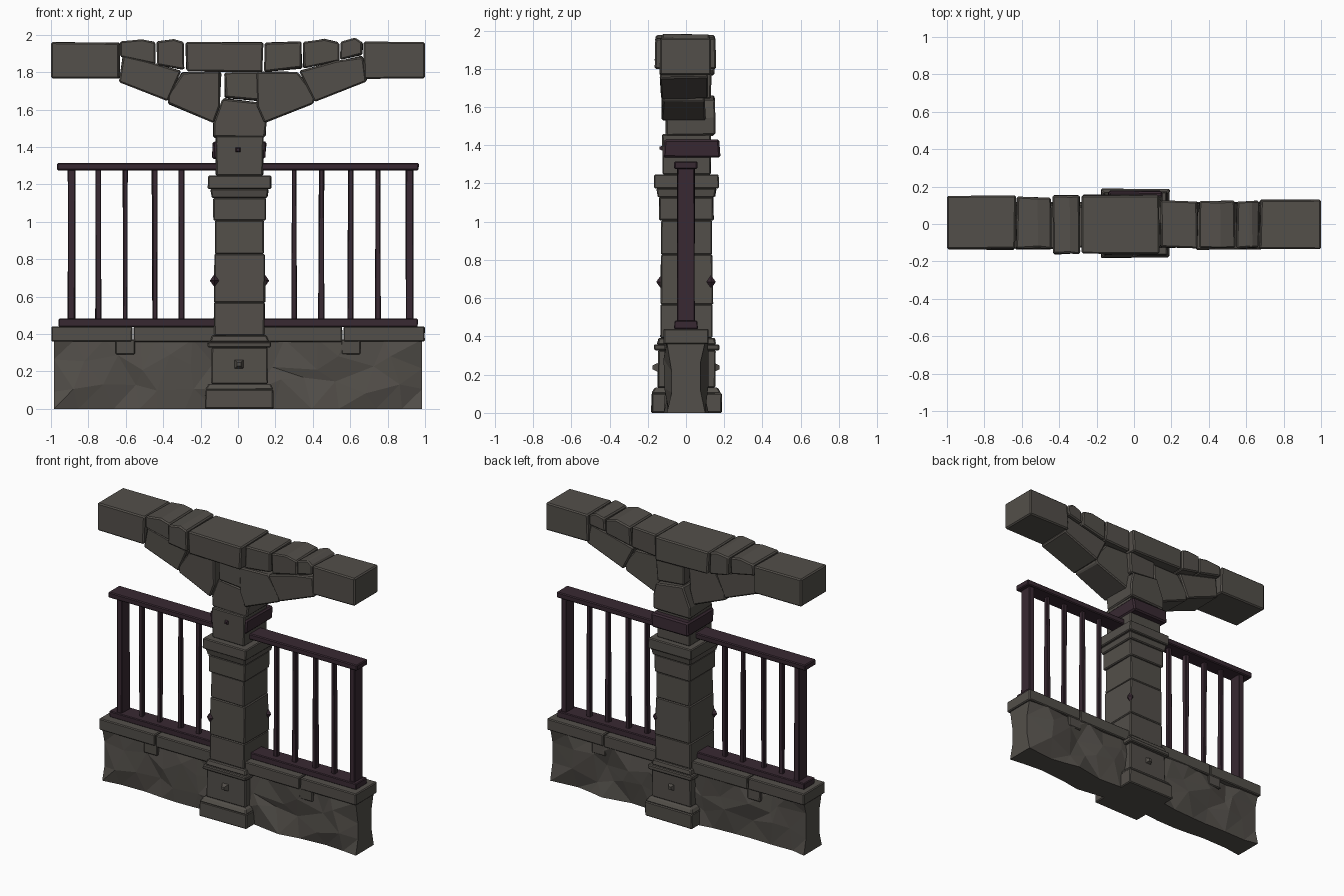
import bpy, bmesh, random
from mathutils import Vector

if "Cube" in bpy.data.objects:
    bpy.data.objects.remove(bpy.data.objects["Cube"])

random.seed(7)


def material(name, col):
    m = bpy.data.materials.new(name)
    m.diffuse_color = (*col, 1)
    m.use_nodes = True
    m.node_tree.nodes["Principled BSDF"].inputs["Base Color"].default_value = m.diffuse_color
    return m


STONE = material("grey_stone", (0.086, 0.078, 0.068))
IRON = material("purple_iron", (0.040, 0.022, 0.032))


def finish(bm, name, mat, bevel=0.0):
    bmesh.ops.recalc_face_normals(bm, faces=bm.faces)
    me = bpy.data.meshes.new(name)
    bm.to_mesh(me)
    bm.free()
    ob = bpy.data.objects.new(name, me)
    bpy.context.collection.objects.link(ob)
    me.materials.append(mat)
    if bevel:
        b = ob.modifiers.new("chipped_edges", "BEVEL")
        b.width = bevel
        b.segments = 1
        b.limit_method = "ANGLE"
    return ob


def block(name, x, y, z0, z1, hx, hy, mat=STONE, bevel=0.006, rough=0.002, top=1.0):
    """Box centred on (x, y) with half widths hx, hy; top scales the upper face."""
    bm = bmesh.new()
    bmesh.ops.create_cube(bm, size=2)
    for v in bm.verts:
        s = top if v.co.z > 0 else 1
        v.co = (x + v.co.x * hx * s, y + v.co.y * hy * s, z1 if v.co.z > 0 else z0)
        v.co += Vector((random.uniform(-rough, rough), random.uniform(-rough, rough), 0))
    return finish(bm, name, mat, bevel)


def wedge(name, outline, y0, y1, rough=0.005):
    """Cut stone: front outline (x, z) run from y0 to y1."""
    bm = bmesh.new()
    front = bm.faces.new([bm.verts.new((x, y0, z)) for x, z in outline])
    ext = bmesh.ops.extrude_face_region(bm, geom=[front])
    for v in ext["geom"]:
        if isinstance(v, bmesh.types.BMVert):
            v.co.y = y1
    for v in bm.verts:
        if abs(v.co.x) < 0.95:
            v.co += Vector(random.uniform(-rough, rough) for _ in range(3))
    return finish(bm, name, STONE, 0.008)


def octahedron_stud(name, x, y, z, rx, rz, mat):
    bm = bmesh.new()
    bmesh.ops.create_uvsphere(bm, u_segments=4, v_segments=2, radius=1)
    for v in bm.verts:
        v.co = (x + v.co.x * rx, y + v.co.y * rx, z + v.co.z * rz)
    return finish(bm, name, mat)


def face_stud(name, x, y, z, half, depth, mat):
    """Blunt square pyramid pointing along y (depth is signed)."""
    bm = bmesh.new()
    bmesh.ops.create_cube(bm, size=2)
    for v in bm.verts:
        s = half * (0.4 if v.co.y > 0 else 1)
        v.co = (x + v.co.x * s, y + (depth if v.co.y > 0 else 0), z + v.co.z * s)
    return finish(bm, name, mat)


# Rough-hewn low wall: a subdivided slab with its long faces knocked about
NX, NZ, H = 13, 3, 0.37
bm = bmesh.new()
sides = []
for side in (-1, 1):
    rows = []
    for k in range(NZ + 1):
        row = []
        for i in range(NX + 1):
            end, edge = i in (0, NX), k in (0, NZ)
            x = -0.985 + 1.97 * i / NX + (0 if end else random.uniform(-0.06, 0.06))
            z = H * k / NZ + (0 if edge else random.uniform(-0.045, 0.045))
            y = (0.1 if edge else 0.075) if end else 0.105 + random.uniform(-0.03, 0.014)
            row.append(bm.verts.new((x, side * y, z)))
        rows.append(row)
    for k in range(NZ):
        for i in range(NX):
            bm.faces.new((rows[k][i], rows[k][i + 1], rows[k + 1][i + 1], rows[k + 1][i]))
    sides.append(rows)
a, b = sides
for k in range(NZ):
    for i in (0, NX):
        bm.faces.new((a[k][i], b[k][i], b[k + 1][i], a[k + 1][i]))
for i in range(NX):
    for k in (0, NZ):
        bm.faces.new((a[k][i], b[k][i], b[k][i + 1], a[k][i + 1]))
bmesh.ops.triangulate(bm, faces=bm.faces, quad_method="SHORT_EDGE")
finish(bm, "rough_wall", STONE)

# Coping slabs, and the keyed pieces hanging below their joints
for s in (-1, 1):
    block("coping_end_slab", s * 0.781, 0, 0.36, 0.44, 0.217, 0.118, rough=0.001)
    block("coping_inner_slab", s * 0.33, 0, 0.356, 0.44, 0.228, 0.118, rough=0.001)
    block("coping_key", s * 0.603, 0, 0.29, 0.37, 0.052, 0.112)

# Pillar courses from the foot up: name, top height, half width, taper
z = 0
for name, top_z, half, taper in (
        ("foot", 0.105, 0.183, 1), ("foot_slope", 0.135, 0.183, 0.9), ("plinth", 0.33, 0.15, 1),
        ("plinth_ledge", 0.36, 0.17, 1), ("plinth_cap", 0.395, 0.155, 0.94),
        ("shaft_low", 0.57, 0.135, 1), ("shaft_middle", 0.83, 0.138, 0.97),
        ("shaft_high", 1.01, 0.132, 1), ("shaft_collar", 1.13, 0.141, 1),
        ("capital_low", 1.177, 0.148, 1.06), ("capital", 1.25, 0.168, 1), ("neck", 1.46, 0.126, 1)):
    block("pillar_" + name, 0.008, 0.003, z, top_z - 0.002, half, half, rough=0.003, top=taper)
    z = top_z - 0.003

# Iron band round the neck, and the studs
block("iron_band", 0.008, 0.03, 1.335, 1.43, 0.142, 0.148, IRON, 0.01, 0.006)
face_stud("band_stud", 0, -0.112, 1.385, 0.018, -0.026, IRON)
for s in (-1, 1):
    face_stud("plinth_stud", 0.005, s * 0.143, 0.238, 0.025, s * 0.032, STONE)
    octahedron_stud("corner_stud", 0.008 + s * 0.133, s * 0.13, 0.685, 0.026, 0.036, IRON)

# Bracket: neck and key stones, then two corbel stones per side
wedge("bracket_neck", [(-0.135, 1.45), (0.145, 1.45), (0.15, 1.54), (0.13, 1.64), (-0.08, 1.66), (-0.135, 1.53)],
      -0.105, 0.15)
wedge("bracket_key", [(-0.07, 1.665), (0.13, 1.645), (0.14, 1.8), (-0.07, 1.8)], -0.12, 0.13)
inner = [(0.14, 1.53), (0.405, 1.63), (0.41, 1.68), (0.32, 1.8), (0.1, 1.8), (0.1, 1.62)]
outer = [(0.412, 1.64), (0.69, 1.75), (0.668, 1.885), (0.53, 1.857), (0.33, 1.81)]
for s in (-0.92, 1):
    wedge("inner_corbel", [(x * s, h) for x, h in inner], -0.125, 0.1)
    wedge("outer_corbel", [(x * s, h) for x, h in outer], -0.134, 0.11)

# Beam stones between joints; the underside climbs away from the middle
cuts = (-1, -0.63, -0.44, -0.283, 0.138, 0.345, 0.545, 0.67, 1)
for i, (x0, x1) in enumerate(zip(cuts, cuts[1:])):
    end = i in (0, 7)
    g = 0.004
    p, q = (x0 + g * (x0 > -1), x1 - g * (x1 < 1))
    low = [1.767 if end else 1.8 + 0.22 * max(0, abs(x) - 0.25) for x in (p, q)]
    outline = [(p, low[0]), (q, low[1]), (q, 1.96), (p, 1.96)]
    if i in (1, 2, 5, 6):  # chipped stones stand slightly proud
        outline.insert(3, ((p + q) / 2 + 0.02, 1.98))
    wide = 0.16 if i in (2, 3) else 0.135 if end else 0.128
    wedge("beam_stone", outline, -wide, wide + (0.015 if i < 2 else -0.005))

# Iron railings either side of the pillar
for s in (-1, 1):
    block("bottom_rail", s * 0.53, 0, 0.438, 0.482, 0.43, 0.06, IRON, 0.005)
    block("top_rail", s * 0.535, 0, 1.275, 1.315, 0.432, 0.06, IRON, 0.006)
    block("end_post", 0.014 + s * 0.904, 0, 0.47, 1.285, 0.02, 0.045, IRON, 0.004)
    for bx in (0.302, 0.446, 0.603, 0.747):
        block("railing_bar", s * bx, 0, 0.47, 1.285, 0.014, 0.016, IRON, 0.004, 0.004)
